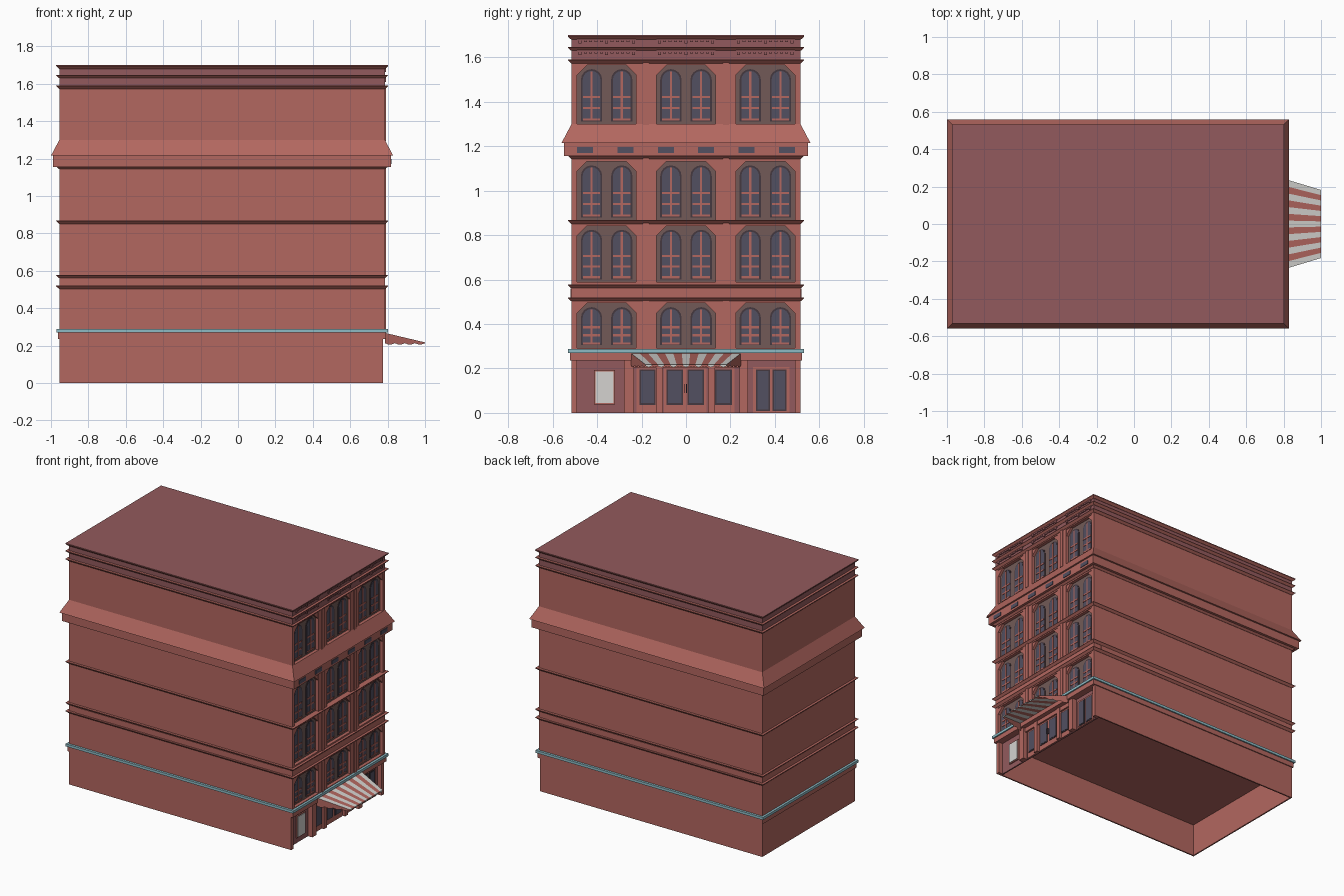
import bpy, bmesh, math

old = bpy.data.objects.get("Cube")
if old:
    bpy.data.objects.remove(old, do_unlink=True)


def material(name, rgb):
    m = bpy.data.materials.new(name)
    m.use_nodes = True
    m.diffuse_color = (*rgb, 1)
    m.node_tree.nodes["Principled BSDF"].inputs["Base Color"].default_value = (*rgb, 1)
    return m


RED = material("brick red", (0.45, 0.135, 0.115))
MAUVE = material("dusky mauve", (0.29, 0.102, 0.109))
BROWN = material("grey brown", (0.17, 0.102, 0.095))
GLASS = material("slate glass", (0.085, 0.08, 0.12))
DARK = material("dark frame", (0.06, 0.04, 0.05))
TEAL = material("pale teal", (0.27, 0.5, 0.56))
WHITE = material("off white", (0.66, 0.65, 0.63))

BACK, FRONT, HALF = -0.955, 0.785, 0.515    # main block extents
WALL = 0.755                                # recessed plane behind the piers
BAYS = (-0.357, 0, 0.357)
BAY_HALF = 0.133


def finish(name, bm, *mats):
    bmesh.ops.recalc_face_normals(bm, faces=bm.faces)
    me = bpy.data.meshes.new(name)
    bm.to_mesh(me)
    bm.free()
    for m in mats:
        me.materials.append(m)
    ob = bpy.data.objects.new(name, me)
    bpy.context.collection.objects.link(ob)
    return ob


def loft(bm, low, high, m=0):
    """Closed solid between two matching loops of points."""
    a = [bm.verts.new(p) for p in low]
    b = [bm.verts.new(p) for p in high]
    n = len(a)
    faces = [bm.faces.new(a), bm.faces.new(b)]
    faces += [bm.faces.new((a[i], a[(i + 1) % n], b[(i + 1) % n], b[i])) for i in range(n)]
    for f in faces:
        f.material_index = m


def prism(bm, outline, x0, x1, m=0):
    """Outline in (y, z), extruded along x."""
    loft(bm, [(x0, y, z) for y, z in outline], [(x1, y, z) for y, z in outline], m)


def box(bm, x0, x1, y0, y1, z0, z1, m=0):
    prism(bm, [(y0, z0), (y1, z0), (y1, z1), (y0, z1)], x0, x1, m)


def ring(o, z):
    return [(BACK - o, -HALF - o, z), (FRONT + o, -HALF - o, z),
            (FRONT + o, HALF + o, z), (BACK - o, HALF + o, z)]


def slab(bm, z0, o0, z1, o1):
    """Storey-wide layer whose overhang changes from o0 to o1."""
    loft(bm, ring(o0, z0), ring(o1, z1))


def arch(y, half, z0, z1):
    pts = [(y - half, z0), (y + half, z0)]
    for i in range(9):
        a = math.pi * i / 8
        pts.append((y + half * math.cos(a), z1 - half + half * math.sin(a)))
    return pts


# Main block
bm = bmesh.new()
box(bm, BACK, WALL, -HALF, HALF, 0.24, 1.58)
box(bm, WALL, FRONT, -HALF, HALF, 0.505, 0.576)
for s in (-1, 1):
    y = sorted((s * HALF, s * (HALF + 0.004)))
    box(bm, -0.9, 0.72, *y, 0.52, 0.56)
finish("main_block", bm, RED)

# Hollow ground storey walls
bm = bmesh.new()
box(bm, BACK, BACK + 0.01, -HALF, HALF, 0, 0.24)
for s in (-1, 1):
    y = sorted((s * HALF, s * (HALF - 0.01)))
    box(bm, BACK + 0.01, 0.775, *y, 0, 0.24)
finish("ground_walls", bm, RED)

# Ledges, cornices and the sloped skirt roof
bm = bmesh.new()
slab(bm, 0.235, 0.007, 0.27, 0.007)
finish("ground_ledge", bm, RED)
bm = bmesh.new()
slab(bm, 0.27, 0.016, 0.288, 0.016)
finish("teal_ledge", bm, TEAL)
bm = bmesh.new()
for top in (0.52, 0.578, 0.868, 1.16, 1.59, 1.647, 1.697):
    slab(bm, top - 0.017, 0.002, top - 0.003, 0.017)
    slab(bm, top - 0.003, 0.017, top, 0.017)
finish("cornices", bm, RED)
bm = bmesh.new()
slab(bm, 1.155, 0.033, 1.215, 0.033)
slab(bm, 1.215, 0.045, 1.3, 0)
finish("skirt_roof", bm, RED)
bm = bmesh.new()
slab(bm, 1.58, 0, 1.69, 0)
finish("frieze", bm, MAUVE)
bm = bmesh.new()
slab(bm, 1.697, 0.017, 1.7, 0.017)
finish("roof", bm, MAUVE)

# Vents under the skirt roof
bm = bmesh.new()
for i in range(6):
    y = (i - 2.5) * 0.182
    box(bm, 0.81, 0.822, y - 0.036, y + 0.036, 1.17, 1.197)
finish("vents", bm, GLASS)

# Frieze dentils and brackets
bm = bmesh.new()
for z in (1.63, 1.682):
    for y in BAYS:
        for i in range(-5, 6):
            d = y + i * 0.024
            drop = 0.02 if i % 5 == 0 else 0.012
            box(bm, FRONT, FRONT + 0.007, d - 0.007, d + 0.007, z - drop, z)
        box(bm, FRONT, FRONT + 0.005, y - BAY_HALF, y + BAY_HALF, z - 0.006, z + 0.002)
finish("frieze_dentils", bm, MAUVE)

# Upper storeys: floor bottom, panel bottom, panel top, floor top
storeys = [(0.285, 0.292, 0.494, 0.507), (0.575, 0.588, 0.842, 0.857),
           (0.862, 0.866, 1.132, 1.148), (1.295, 1.298, 1.565, 1.58)]
frame, panels, windows, bars = (bmesh.new() for _ in range(4))
edges = [-HALF] + [b + s * BAY_HALF for b in BAYS for s in (-1, 1)] + [HALF]
for z0, p0, p1, z1 in storeys:
    for y0, y1 in zip(edges[::2], edges[1::2]):
        box(frame, WALL, FRONT, y0, y1, z0, z1)
    for y in (-0.18, 0.18):
        box(frame, FRONT, FRONT + 0.006, y - 0.014, y + 0.014, z0, z1)
    for b in BAYS:
        box(frame, WALL, FRONT, b - BAY_HALF, b + BAY_HALF, p1, z1)
        box(frame, WALL, FRONT, b - BAY_HALF, b + BAY_HALF, z0, p0)
        box(panels, WALL, WALL + 0.007, b - BAY_HALF, b + BAY_HALF, p0, p1)
        for s in (-1, 1):
            # chamfered bay corner
            e = b + s * BAY_HALF
            prism(frame, [(e, p1), (e - s * 0.045, p1), (e, p1 - 0.045)], WALL, FRONT - 0.004)
            # arched window with glazing bars
            y, w0, w1 = b + s * 0.068, p0 + 0.013, p1 - 0.018
            h = w1 - w0
            prism(windows, arch(y, 0.048, w0, w1), WALL, WALL + 0.01, 0)
            prism(windows, arch(y, 0.04, w0 + 0.008, w1 - 0.008), WALL, WALL + 0.012, 1)
            box(bars, WALL, WALL + 0.016, y - 0.005, y + 0.005, w0 + 0.008, w1 - 0.01)
            for t in (0.04, 0.26, 0.47):
                box(bars, WALL, WALL + 0.015, y - 0.039, y + 0.039,
                    w0 + t * h - 0.005, w0 + t * h + 0.005)
finish("facade_piers", frame, RED)
finish("window_panels", panels, BROWN)
finish("arched_windows", windows, DARK, GLASS)
finish("glazing_bars", bars, RED)

# Shop front: recessed wall, piers and openings
SHOP = 0.742
bm = bmesh.new()
box(bm, SHOP - 0.01, SHOP, -HALF + 0.01, HALF - 0.01, 0, 0.24)
finish("shop_wall", bm, MAUVE)
bm = bmesh.new()
for y0, y1 in ((-0.515, -0.49), (-0.28, -0.235), (0.24, 0.28), (0.49, 0.515)):
    box(bm, SHOP, 0.775, y0, y1, 0, 0.238)
for y in (-0.12, 0.115):
    box(bm, SHOP, 0.765, y - 0.016, y + 0.016, 0, 0.238)
box(bm, SHOP, 0.76, -0.235, 0.24, 0.205, 0.238)
finish("shop_piers", bm, RED)

openings, surround = bmesh.new(), bmesh.new()
for y0, y1, z0 in ((-0.21, -0.137, 0.036), (-0.087, -0.013, 0.036), (0.007, 0.081, 0.036),
                   (0.131, 0.206, 0.036), (0.314, 0.378, 0.008), (0.39, 0.453, 0.008)):
    box(surround, SHOP, SHOP + 0.006, y0 - 0.012, y1 + 0.012, 0, 0.206)
    box(openings, SHOP, SHOP + 0.009, y0, y1, z0, 0.195, 0)
    box(openings, SHOP, SHOP + 0.011, y0 + 0.007, y1 - 0.007, z0 + 0.008, 0.188, 1)
box(surround, SHOP, SHOP + 0.007, -0.415, -0.32, 0.038, 0.193)
finish("shop_surrounds", surround, RED)
finish("shop_glazing", openings, DARK, GLASS)
bm = bmesh.new()
box(bm, SHOP, SHOP + 0.011, -0.408, -0.327, 0.045, 0.186)
finish("notice_board", bm, WHITE)
bm = bmesh.new()
for y in (-0.008, 0.002):
    box(bm, SHOP, SHOP + 0.02, y - 0.002, y + 0.002, 0.09, 0.13)
finish("door_handles", bm, DARK)

# Striped awning with scalloped edges
bm = bmesh.new()
STRIPES, INNER, OUTER = 13, 0.247, 0.182
X0, X1, TOP, LIP, HEM = FRONT, 1.0, 0.268, 0.217, 0.205


def face(pts, m):
    bm.faces.new([bm.verts.new(p) for p in pts]).material_index = m


for i in range(STRIPES):
    a, b = (2 * k / STRIPES - 1 for k in (i, i + 1))
    m = i % 2
    face([(X0, a * INNER, TOP), (X1, a * OUTER, LIP),
          (X1, b * OUTER, LIP), (X0, b * INNER, TOP)], m)
    face([(X1, a * OUTER, LIP), (X1, a * OUTER, HEM + 0.006), (X1, (a + b) / 2 * OUTER, HEM),
          (X1, b * OUTER, HEM + 0.006), (X1, b * OUTER, LIP)], m)
for s in (-1, 1):
    side = [(X1, s * OUTER, LIP), (X0, s * INNER, TOP)]
    for k in range(17):
        t = k / 16
        z = HEM + 0.008 * (1 - abs(math.sin(4 * math.pi * t)))
        side.append((X0 + t * (X1 - X0), s * (INNER + t * (OUTER - INNER)), z))
    face(side, 1)
finish("awning", bm, WHITE, RED)
